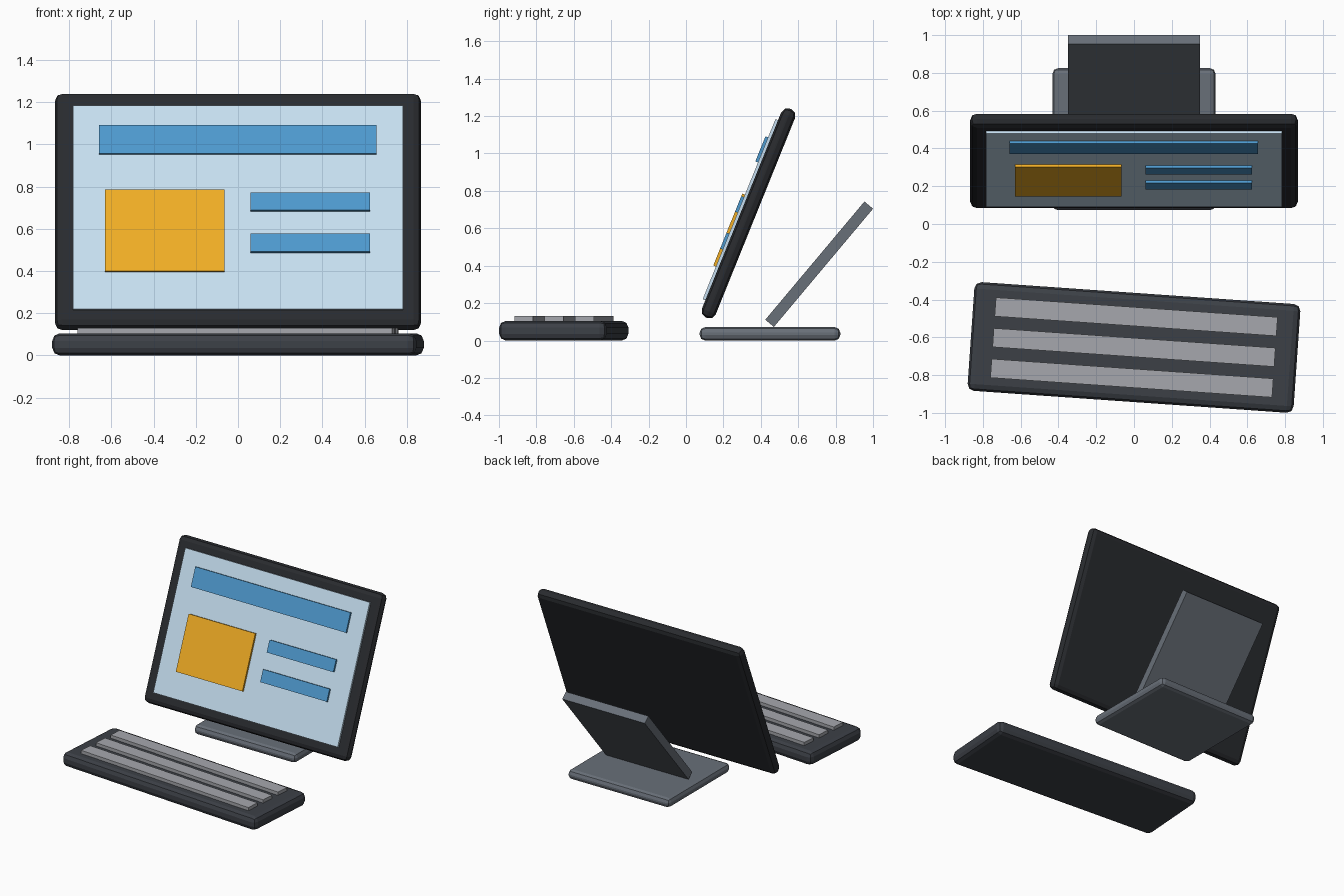
import bpy
from math import radians
from mathutils import Matrix, Vector

if "Cube" in bpy.data.objects:
    bpy.data.objects.remove(bpy.data.objects["Cube"])


def material(name, r, g, b):
    m = bpy.data.materials.new(name)
    m.diffuse_color = (r, g, b, 1)
    m.use_nodes = True
    m.node_tree.nodes["Principled BSDF"].inputs["Base Color"].default_value = m.diffuse_color
    return m


DARK = material("dark_plastic", 0.022, 0.024, 0.028)
SLATE = material("slate_plastic", 0.045, 0.051, 0.062)
GREY = material("stand_grey", 0.14, 0.16, 0.19)
KEYS = material("key_grey", 0.38, 0.39, 0.42)
PALE = material("screen_pale_blue", 0.57, 0.74, 0.88)
BLUE = material("panel_blue", 0.076, 0.32, 0.62)
AMBER = material("panel_amber", 0.88, 0.42, 0.018)


def box(name, size, center, mat, frame=Matrix(), bevel=0.0):
    """Box of a given size, placed at center inside a local frame."""
    bpy.ops.mesh.primitive_cube_add(size=1)
    ob = bpy.context.object
    ob.name = name
    ob.data.transform(Matrix.Diagonal((*size, 1)))
    ob.matrix_world = frame @ Matrix.Translation(center)
    ob.data.materials.append(mat)
    if bevel:
        mod = ob.modifiers.new("rounded_edges", "BEVEL")
        mod.width = bevel
        mod.segments = 2
    return ob


def frame(location, angle, axis):
    return Matrix.Translation(location) @ Matrix.Rotation(radians(angle), 4, axis)


# Stand: flat foot and leaning back support
box("stand_foot", (0.864, 0.752, 0.072), (0, 0.449, 0.036), GREY, bevel=0.03)
box("stand_support", (0.70, 0.06, 0.825), (0, 0, 0), GREY,
    frame((0, 0.712, 0.408), -40, 'X'))

# Tilted display
tilt = frame((0, 0.334, 0.68), -22, 'X')
box("display_case", (1.735, 0.08, 1.204), (0, 0, 0), DARK, tilt, bevel=0.036)
box("screen", (1.565, 0.03, 1.038), (0, -0.04, 0.002), PALE, tilt)

# Raised blocks on the screen: x range, height range along the screen
blocks = [
    ("header_bar", -0.66, 0.656, 0.271, 0.416, BLUE),
    ("amber_tile", -0.63, -0.065, -0.329, 0.086, AMBER),
    ("upper_bar", 0.06, 0.625, -0.019, 0.072, BLUE),
    ("lower_bar", 0.06, 0.625, -0.231, -0.139, BLUE),
]
for name, x0, x1, z0, z1, mat in blocks:
    box(name, (x1 - x0, 0.016, z1 - z0),
        ((x0 + x1) / 2, -0.062, (z0 + z1) / 2), mat, tilt)

# Keyboard turned slightly, with three key rows
turn = frame((0, -0.6535, 0), -4, 'Z')
box("keyboard_body", (1.73, 0.577, 0.105), (0, 0, 0.0525), SLATE, turn, bevel=0.036)
for i in (-1, 0, 1):
    box(f"key_row_{i + 2}", (1.495, 0.10, 0.04), (0, i * 0.163, 0.11), KEYS, turn)
